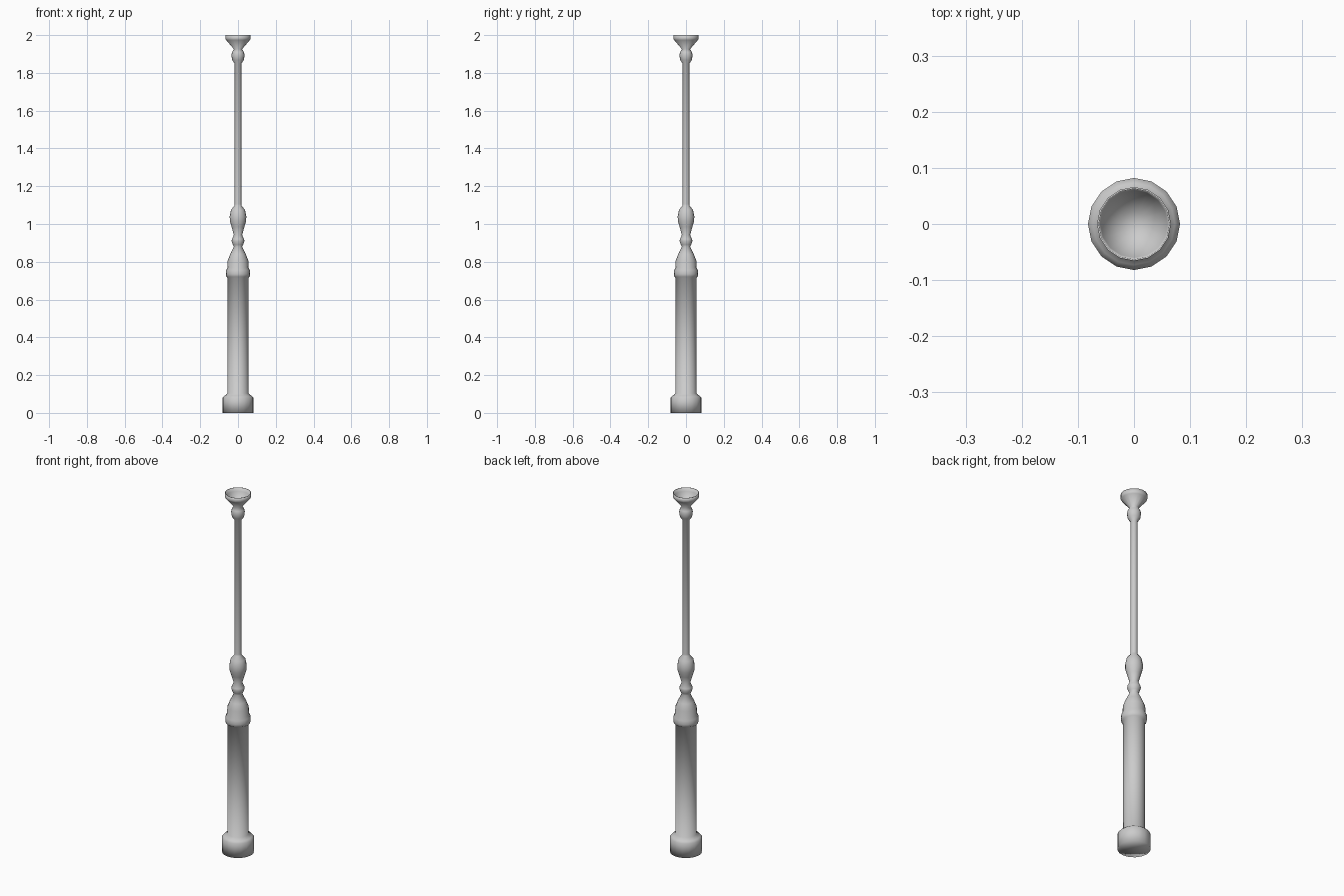
import bpy, bmesh
from math import cos, sin, tau

if "Cube" in bpy.data.objects:
    bpy.data.objects.remove(bpy.data.objects["Cube"])

SIDES = 16


def lathe(name, profile):
    """Revolve (radius, z) points around z; radius 0 makes a pole."""
    bm = bmesh.new()
    rings = []
    for r, z in profile:
        if r == 0:
            rings.append([bm.verts.new((0, 0, z))] * SIDES)
        else:
            rings.append([bm.verts.new((r * cos(tau * i / SIDES), r * sin(tau * i / SIDES), z))
                          for i in range(SIDES)])
    for a, b in zip(rings, rings[1:]):
        for i in range(SIDES):
            j = (i + 1) % SIDES
            bm.faces.new(list(dict.fromkeys((a[i], a[j], b[j], b[i]))))
    bmesh.ops.recalc_face_normals(bm, faces=bm.faces)
    for f in bm.faces:
        f.smooth = True
    mesh = bpy.data.meshes.new(name)
    bm.to_mesh(mesh)
    bm.free()
    obj = bpy.data.objects.new(name, mesh)
    bpy.context.collection.objects.link(obj)
    return obj


# Plinth and thick lower column
lower = [(0, 0), (0.082, 0), (0.082, 0.08), (0.073, 0.09), (0.055, 0.103), (0.055, 0.715)]
# Collar ring and tapering shoulder
collar = [(0.062, 0.72), (0.065, 0.735), (0.063, 0.755), (0.056, 0.77), (0.055, 0.805),
          (0.041, 0.84), (0.022, 0.88)]
# Small bead and vase-shaped bulge
vase = [(0.027, 0.89), (0.034, 0.91), (0.032, 0.92), (0.022, 0.942), (0.034, 0.985),
        (0.043, 1.015), (0.044, 1.04), (0.037, 1.075), (0.019, 1.097)]
# Slim shaft and upper bead
shaft = [(0.018, 1.105), (0.018, 1.85), (0.031, 1.868), (0.035, 1.895), (0.031, 1.91),
         (0.022, 1.926)]
# Flared open cup with its funnel inside
cup = [(0.063, 1.974), (0.066, 1.98), (0.066, 2.0), (0.063, 2.0), (0.06, 1.98),
       (0.023, 1.935), (0, 1.935)]

lathe("turned_post", lower + collar + vase + shaft + cup)
